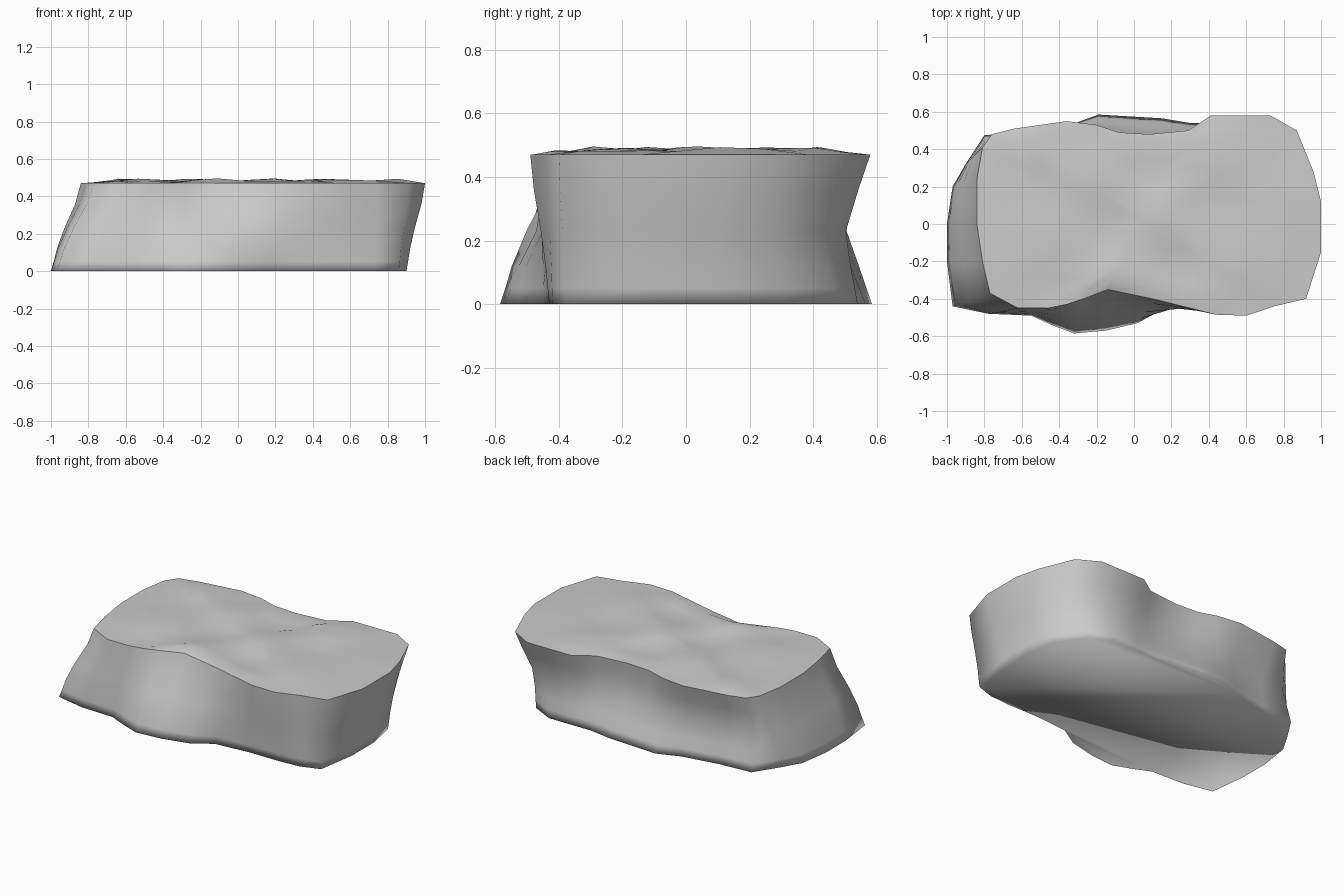
import bpy, bmesh, math

if "Cube" in bpy.data.objects:
    bpy.data.objects.remove(bpy.data.objects["Cube"])

# Paired footprint / top rim outline points: base x, base y, top x, top y
OUTLINE = [
    (-.97, -.44, -.77, -.37), (-.78, -.48, -.62, -.45), (-.55, -.49, -.46, -.45),
    (-.44, -.54, -.36, -.43), (-.32, -.585, -.27, -.40), (-.15, -.57, -.14, -.35),
    (.02, -.53, .10, -.40), (.15, -.45, .30, -.45), (.38, -.43, .44, -.485),
    (.60, -.43, .60, -.49), (.74, -.42, .75, -.44), (.86, -.38, .92, -.40),
    (.90, -.12, 1.0, -.15), (.90, .10, 1.0, .12), (.86, .30, .96, .28),
    (.74, .47, .87, .50), (.60, .54, .73, .58), (.42, .54, .41, .58),
    (.30, .54, .29, .50), (.15, .565, .08, .48), (-.02, .575, -.08, .49),
    (-.19, .585, -.20, .53), (-.34, .53, -.36, .55), (-.58, .49, -.64, .51),
    (-.80, .475, -.76, .48), (-.90, .32, -.81, .41), (-.97, .20, -.84, .24),
    (-1.0, 0, -.84, 0), (-1.0, -.20, -.81, -.20)]

# Wall levels: height, blend from base to top, inset of the back wall
LEVELS = [(0, 0, 0), (.05, .09, .012), (.12, .20, .03),
          (.23, .45, .055), (.36, .81, .03), (.47, 1, 0)]
CX, CY = .05, .03


def top_height(x, y):
    return .48 + .016 * math.sin(9 * x + 2 * y) * math.cos(11 * y - 2 * x)


def bridge(bm, a, b):
    n = len(a)
    return [bm.faces.new((a[i], a[(i + 1) % n], b[(i + 1) % n], b[i])) for i in range(n)]


bm = bmesh.new()

# Side walls
rings = []
for z, t, inset in LEVELS:
    ring = []
    for bx, by, tx, ty in OUTLINE:
        x, y = bx + (tx - bx) * t, by + (ty - by) * t
        if by > .4:
            y -= inset
        ring.append(bm.verts.new((x, y, z)))
    rings.append(ring)
for low, high in zip(rings, rings[1:]):
    bridge(bm, low, high)

# Flat underside
bm.faces.new(list(reversed(rings[0])))

# Gently uneven top, built as rings shrinking to the centre
prev = rings[-1]
for k in (.85, .68, .5, .32, .15):
    ring = []
    for _, _, tx, ty in OUTLINE:
        x, y = CX + (tx - CX) * k, CY + (ty - CY) * k
        ring.append(bm.verts.new((x, y, top_height(x, y))))
    bridge(bm, prev, ring)
    prev = ring
centre = bm.verts.new((CX, CY, top_height(CX, CY)))
n = len(prev)
for i in range(n):
    bm.faces.new((prev[i], prev[(i + 1) % n], centre))

# Smooth shading with a crisp top rim
for f in bm.faces:
    f.smooth = True
rim = rings[-1]
for i in range(n):
    bm.edges.get((rim[i], rim[(i + 1) % n])).smooth = False
bmesh.ops.recalc_face_normals(bm, faces=bm.faces)

mesh = bpy.data.meshes.new("rock_slab")
bm.to_mesh(mesh)
bm.free()
bpy.context.collection.objects.link(bpy.data.objects.new("rock_slab", mesh))
